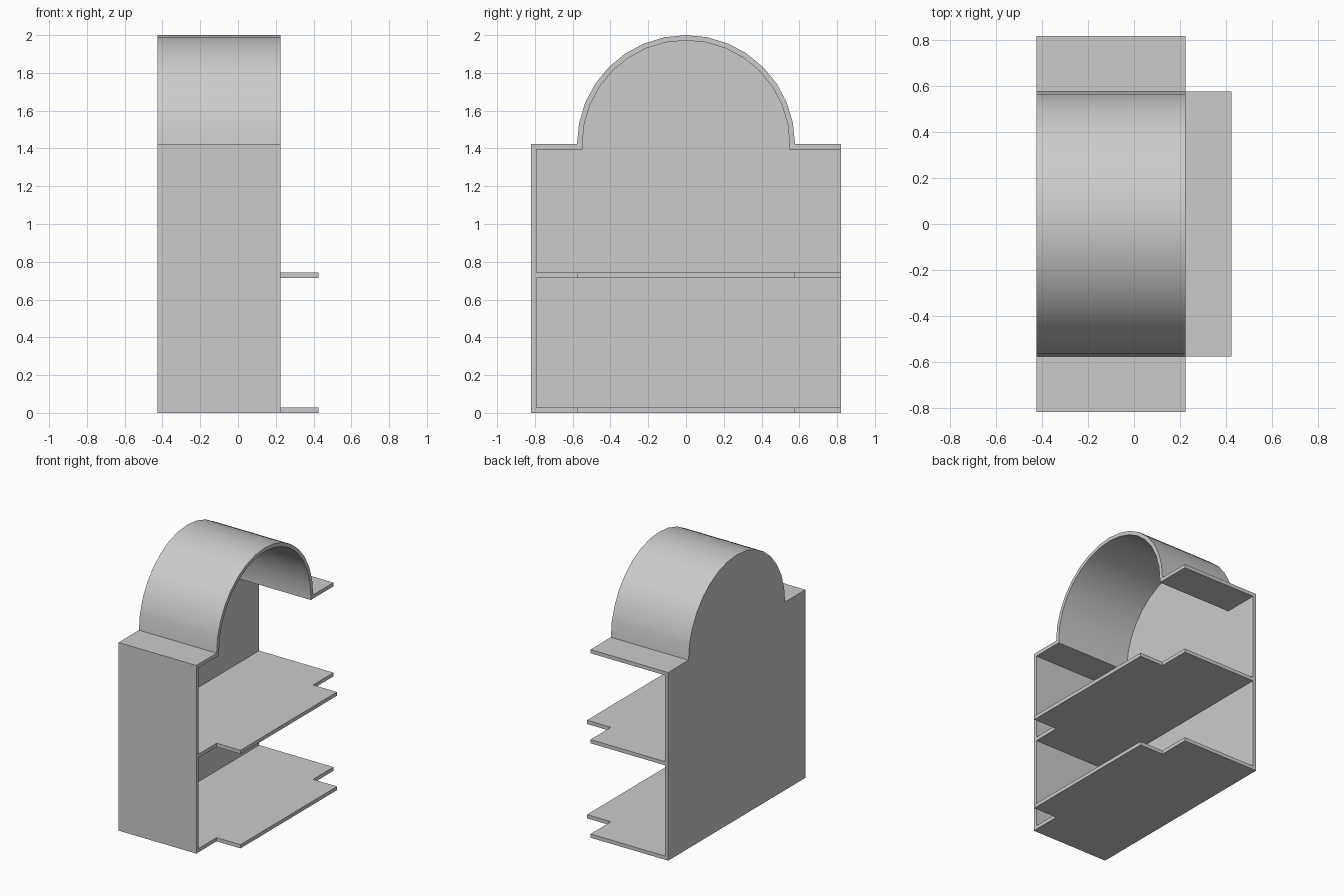
import bpy
import bmesh
import math
from mathutils import Vector

cube = bpy.data.objects.get("Cube")
if cube:
    bpy.data.objects.remove(cube, do_unlink=True)

# Main dimensions
BACK, OPEN, LIP = -0.425, 0.225, 0.425   # x: back face, open edge, shelf lip
SIDE, ARCH = 0.82, 0.577                 # y: half width, arch radius
EAVE, T = 1.423, 0.028                   # z: flat roof top, board thickness
INNER = BACK + T

grey = bpy.data.materials.new("light grey")
grey.use_nodes = True
colour = (0.6, 0.6, 0.6, 1)
grey.diffuse_color = colour
grey.node_tree.nodes["Principled BSDF"].inputs["Base Color"].default_value = colour


def prism(name, outline, offset):
    """Extrude a closed outline of 3D points along an offset."""
    bm = bmesh.new()
    face = bm.faces.new([bm.verts.new(p) for p in outline])
    ext = bmesh.ops.extrude_face_region(bm, geom=[face])
    moved = [v for v in ext["geom"] if isinstance(v, bmesh.types.BMVert)]
    bmesh.ops.translate(bm, verts=moved, vec=Vector(offset))
    bmesh.ops.recalc_face_normals(bm, faces=bm.faces)
    mesh = bpy.data.meshes.new(name)
    bm.to_mesh(mesh)
    bm.free()
    mesh.materials.append(grey)
    obj = bpy.data.objects.new(name, mesh)
    bpy.context.collection.objects.link(obj)
    bpy.ops.object.select_all(action="DESELECT")
    obj.select_set(True)
    bpy.context.view_layer.objects.active = obj
    bpy.ops.object.shade_smooth_by_angle(angle=math.radians(30))
    return obj


def arch(radius, x, steps=16):
    """Half circle from -y over the top to +y."""
    return [(x, -radius * math.cos(math.pi * i / steps),
             EAVE + radius * math.sin(math.pi * i / steps)) for i in range(steps + 1)]


# Back panel with arched top
prism("back_panel",
      [(BACK, -SIDE, 0), (BACK, -SIDE, EAVE)] + arch(ARCH, BACK)
      + [(BACK, SIDE, EAVE), (BACK, SIDE, 0)], (T, 0, 0))

# Roof: flat eaves joined by a barrel vault
low = EAVE - T
inside = arch(ARCH - T, INNER)
roof = [(INNER, -SIDE, EAVE)] + arch(ARCH, INNER) + [(INNER, SIDE, EAVE), (INNER, SIDE, low)]
roof += [(INNER, ARCH - T, low)] + inside[::-1] + [(INNER, T - ARCH, low), (INNER, -SIDE, low)]
prism("vaulted_roof", roof, (OPEN - INNER, 0, 0))

# Single side wall
prism("side_wall", [(INNER, -SIDE, 0), (OPEN, -SIDE, 0), (OPEN, -SIDE, low), (INNER, -SIDE, low)],
      (0, T, 0))

# Two shelves with a projecting lip
for name, z in (("bottom_shelf", 0), ("middle_shelf", 0.714)):
    wall = T - SIDE
    plan = [(INNER, wall), (OPEN, wall), (OPEN, -ARCH), (LIP, -ARCH),
            (LIP, ARCH), (OPEN, ARCH), (OPEN, SIDE), (INNER, SIDE)]
    prism(name, [(x, y, z) for x, y in plan], (0, 0, T))
